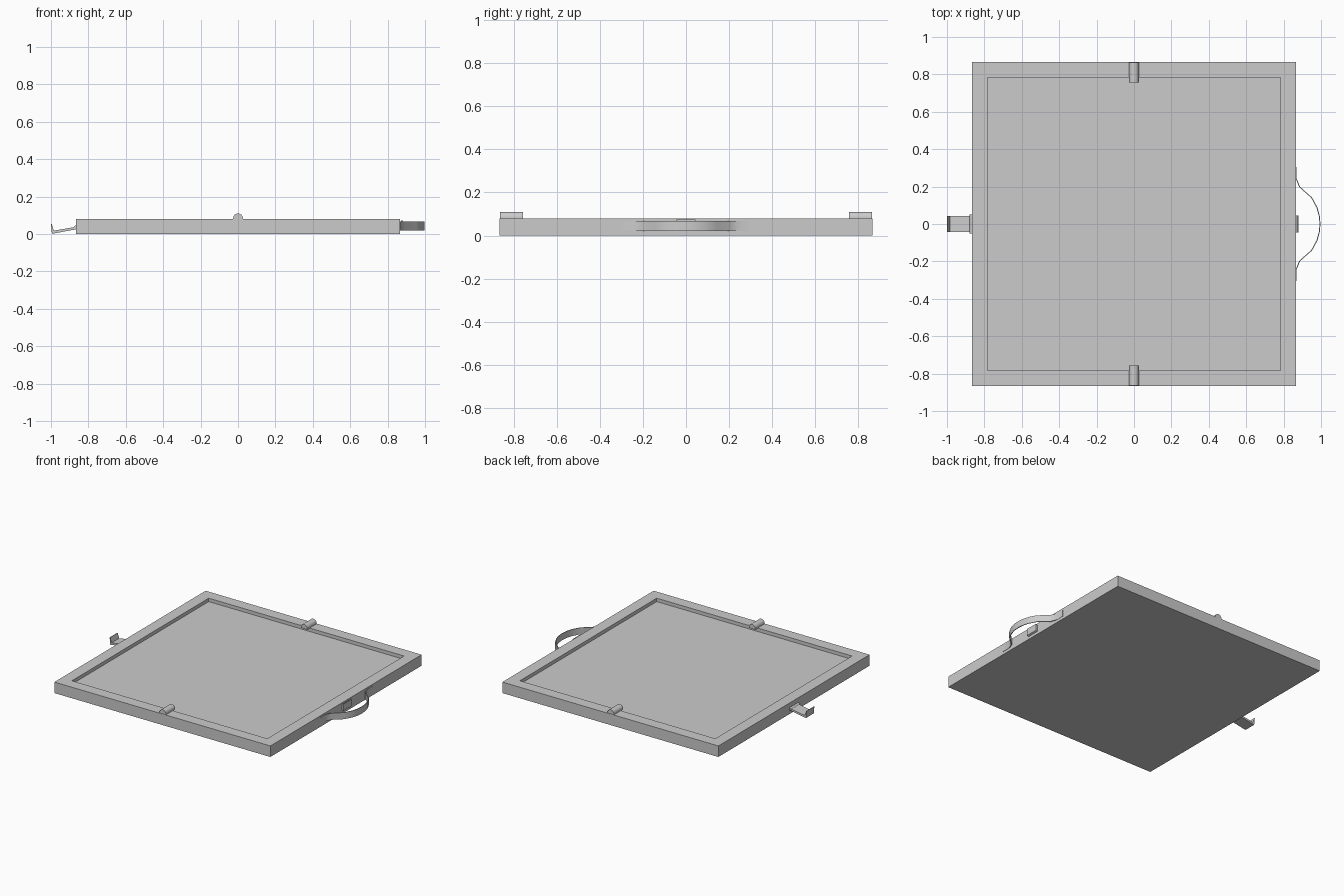
import bpy, bmesh, math
from mathutils import Vector

if "Cube" in bpy.data.objects:
    bpy.data.objects.remove(bpy.data.objects["Cube"])


def make(name, verts, faces):
    me = bpy.data.meshes.new(name)
    me.from_pydata(verts, [], faces)
    bm = bmesh.new()
    bm.from_mesh(me)
    bmesh.ops.recalc_face_normals(bm, faces=bm.faces)
    bm.to_mesh(me)
    bm.free()
    ob = bpy.data.objects.new(name, me)
    bpy.context.collection.objects.link(ob)
    return ob


def prism(name, profile, to3d, lo, hi):
    """Extrude a closed 2D profile between lo and hi; to3d places each point."""
    n = len(profile)
    verts = [to3d(a, b, t) for t in (lo, hi) for a, b in profile]
    faces = [tuple(range(n)), tuple(range(n, 2 * n))]
    faces += [(i, (i + 1) % n, n + (i + 1) % n, n + i) for i in range(n)]
    return make(name, verts, faces)


def along_y(x, z, y):
    return (x, y, z)


def along_z(x, y, z):
    return (x, y, z)


def smooth(ob, angle=40):
    bpy.ops.object.select_all(action='DESELECT')
    bpy.context.view_layer.objects.active = ob
    ob.select_set(True)
    bpy.ops.object.shade_smooth_by_angle(angle=math.radians(angle))


# Tray: square slab with a shallow recess in the top
S, H, IN, FLOOR = 0.867, 0.08, 0.75, 0.055
bm = bmesh.new()
bmesh.ops.create_cube(bm, size=1)
for v in bm.verts:
    v.co = Vector((v.co.x * 2 * S, v.co.y * 2 * S, (v.co.z + 0.5) * H))
bm.normal_update()
top = [f for f in bm.faces if f.normal.z > 0.9]
bmesh.ops.inset_region(bm, faces=top, thickness=S - IN)
res = bmesh.ops.extrude_face_region(bm, geom=top)
bmesh.ops.translate(bm, verts=[g for g in res['geom'] if isinstance(g, bmesh.types.BMVert)],
                    vec=(0, 0, FLOOR - H))
bmesh.ops.delete(bm, geom=[f for f in top if f.is_valid], context='FACES_ONLY')
bmesh.ops.recalc_face_normals(bm, faces=bm.faces)
me = bpy.data.meshes.new("tray")
bm.to_mesh(me)
bm.free()
bpy.context.collection.objects.link(bpy.data.objects.new("tray", me))

# Rounded pegs on the front and back rims
R = 0.026
arch = [(R, H - 0.002)] + [(R * math.cos(math.pi * i / 12), H + 0.004 + R * math.sin(math.pi * i / 12))
                           for i in range(13)] + [(-R, H - 0.002)]
for name, s in (("front_peg", -1), ("back_peg", 1)):
    smooth(prism(name, arch, along_y, *sorted((s * 0.757, s * 0.864))))

# Bowed strap handle on the right side
half = [(0.869, 0.305), (0.869, 0.245), (0.887, 0.20), (0.952, 0.142),
        (0.980, 0.09), (0.993, 0.045)]
path = half + [(0.997, 0)] + [(x, -y) for x, y in reversed(half)]
inner = []
for i, p in enumerate(path):
    d = Vector(path[min(i + 1, len(path) - 1)]) - Vector(path[max(i - 1, 0)])
    n = Vector((d.y, -d.x)).normalized() * 0.005
    inner.append((p[0] + n.x, p[1] + n.y))
smooth(prism("handle_strap", path + inner[::-1], along_z, 0.02, 0.068), 45)

# Small latch catch under the handle
catch = [(0.86, 0.02), (0.868, 0.02), (0.879, 0.025), (0.879, 0.074), (0.875, 0.074),
         (0.871, 0.068), (0.86, 0.068)]
prism("latch_catch", catch, along_y, -0.045, 0.045)

# Sprung hook on the left side, with a wider root
hook = [(-0.86, 0.026), (-0.985, 0.003), (-0.995, 0.003), (-1.0, 0.054), (-0.996, 0.054),
        (-0.985, 0.018), (-0.88, 0.036), (-0.86, 0.046)]
prism("latch_hook", hook, along_y, -0.044, 0.044)
root = [(-0.86, 0.022), (-0.874, 0.026), (-0.879, 0.036), (-0.874, 0.043), (-0.86, 0.05)]
prism("hook_root", root, along_y, -0.052, 0.052)
